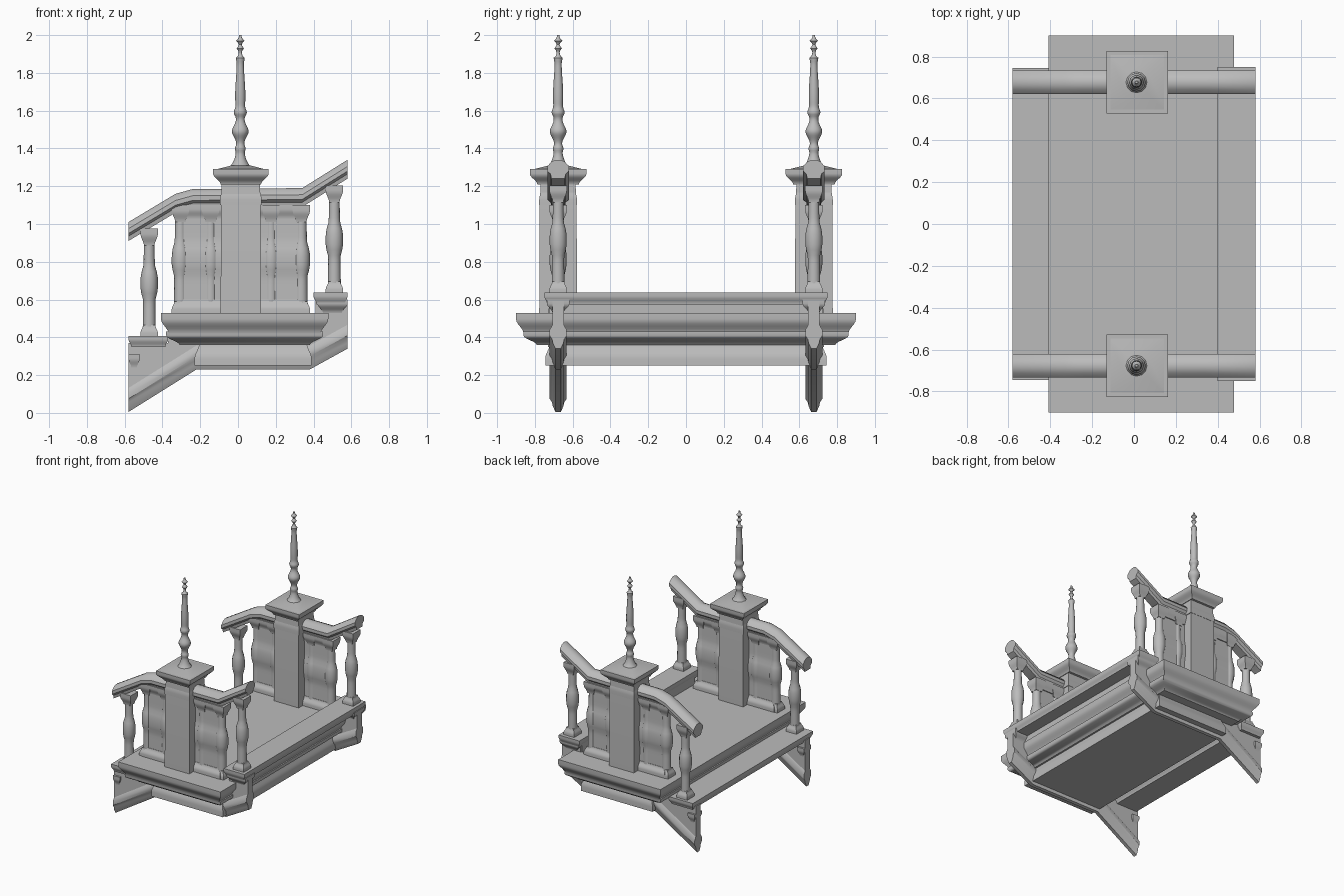
import bpy, bmesh
from math import sin, cos, exp, pi, radians

if "Cube" in bpy.data.objects:
    bpy.data.objects.remove(bpy.data.objects["Cube"], do_unlink=True)

stone = bpy.data.materials.new("grey_stone")
stone.use_nodes = True
stone.diffuse_color = (.5, .5, .5, 1)
stone.node_tree.nodes["Principled BSDF"].inputs["Base Color"].default_value = stone.diffuse_color


def skin(name, rings):
    """Joins equal-length rings of points into a closed solid."""
    bm = bmesh.new()
    loops = [[bm.verts.new(point) for point in ring] for ring in rings]
    count = len(loops[0])
    for lower, upper in zip(loops, loops[1:]):
        for i in range(count):
            j = (i + 1) % count
            bm.faces.new((lower[i], lower[j], upper[j], upper[i]))
    bm.faces.new(loops[0][::-1])
    bm.faces.new(loops[-1])
    bmesh.ops.recalc_face_normals(bm, faces=bm.faces)
    mesh = bpy.data.meshes.new(name)
    bm.to_mesh(mesh)
    bm.free()
    mesh.materials.append(stone)
    part = bpy.data.objects.new(name, mesh)
    bpy.context.collection.objects.link(part)
    bpy.ops.object.select_all(action='DESELECT')
    part.select_set(True)
    bpy.context.view_layer.objects.active = part
    bpy.ops.object.shade_smooth_by_angle(angle=radians(35))


def blocks(name, cx, cy, levels):
    """Stack of rectangles: (z, half x, half y)."""
    skin(name, [[(cx - hx, cy - hy, z), (cx + hx, cy - hy, z),
                 (cx + hx, cy + hy, z), (cx - hx, cy + hy, z)]
                for z, hx, hy in levels])


def moulding(name, cx, cy, hx, hy, start, lip, flare):
    """Curved flare from the start height out to a square lip."""
    levels = []
    steps = 6
    for i in range(steps + 1):
        t = i / steps
        inset = flare * (1 + cos(pi * t)) / 2
        levels.append((start + (lip - start) * t * .7, hx - inset, hy - inset))
    blocks(name, cx, cy, levels + [(lip, hx, hy)])


def lathe(name, cx, cy, profile, sides=14):
    """Turned part from (z, radius) pairs."""
    turns = [2 * pi * i / sides for i in range(sides)]
    skin(name, [[(cx + r * cos(a), cy + r * sin(a), z) for a in turns]
                for z, r in profile])


def sweep(name, cy, path, half):
    """Symmetric section (half width, height) along an x-z path, cut upright."""
    section = half + [(-w, h) for w, h in reversed(half)]
    skin(name, [[(x, cy + w, z + h) for w, h in section] for x, z in path])


def prism(name, cy, half, outline):
    skin(name, [[(x, y, z) for x, z in outline] for y in (cy - half, cy + half)])


def turning(t):
    """Radius of a baluster: tapered stem with a blocky belly at mid height."""
    return .035 - .008 * t + .015 * exp(-(8 * (t - .5)) ** 4)


# Finial beads: height, swell, half length
BEADS = [(.12, .008, .015), (.21, .026, .04), (.31, .012, .02), (.4, .01, .12),
         (.6, .006, .02), (.65, .013, .01), (.69, .015, .01)]


def finial_radius(h):
    """Spreading foot, slim stem and a spiky tip."""
    stem = .017 if h < .61 else .007
    foot = .07 * exp(-h / .04)
    return stem + foot + sum(s * exp(-((h - c) / w) ** 2) for c, s, w in BEADS)


DECK = .53
POST = .57       # baluster length
HALF = .58       # half length of the flight
SPACING = .677   # distance of each balustrade from the middle

# Landing with its moulded edge and underside
moulding("landing_cornice_top", .035, 0, .443, .9, .42, DECK, .04)
moulding("landing_cornice_base", .035, 0, .415, .86, .36, .43, .07)
moulding("landing_underside", .08, 0, .31, .745, .37, .25, .025)

# Upper and lower steps
blocks("upper_step_riser", .44, 0, [(.5, .03, .7), (.6, .03, .7)])
moulding("upper_step", .49, 0, .09, .75, .575, .638, .015)
moulding("lower_step", -.475, 0, .105, .745, .35, .408, .015)

for side, y in (("front", -SPACING), ("back", SPACING)):
    # Sloped stringer, the thin wall above it and the step ends
    sweep(side + "_stringer", y, [(-HALF, .005), (-.22, .23), (.38, .23), (HALF, .34)],
          [(.014, 0), (.028, .03), (.032, .05), (.045, .07), (.045, .1), (.028, .13)])
    prism(side + "_stringer_wall", y, .03,
          [(-HALF, .1), (-.22, .3), (.38, .3), (HALF, .4), (HALF, .6),
           (.42, .6), (.42, .5), (-.37, .5), (-.37, .37), (-HALF, .37)])
    moulding(side + "_lower_bracket", -.55, y, .03, .045, .24, .31, .015)
    moulding(side + "_upper_bracket", .5, y, .08, .06, DECK, .6, .03)

    # Solid panel that repeats the baluster outline, with plinth and top band
    steps = 20
    blocks(side + "_panel", .015, y,
           [(DECK + POST * i / steps, .32, turning(i / steps) * .8) for i in range(steps + 1)])
    moulding(side + "_panel_plinth", .015, y, .34, .05, .6, DECK, .02)
    moulding(side + "_panel_band", .015, y, .33, .045, 1.03, 1.1, .015)

    # Balusters: two on the steps, four set into the panel
    for place, x, z in (("lower", -.47, .405), ("panel_lower", -.305, DECK),
                        ("inner_lower", -.145, DECK), ("inner_upper", .175, DECK),
                        ("panel_upper", .335, DECK), ("upper", .51, .635)):
        name = f"{side}_{place}_baluster"
        top = z + POST
        lathe(name, x, y, [(z + POST * i / steps, turning(i / steps)) for i in range(steps + 1)])
        moulding(name + "_foot", x, y, .046, .046, z + .06, z, .014)
        moulding(name + "_head", x, y, .046, .046, top - .09, top, .018)

    # Handrail
    sweep(side + "_handrail", y,
          [(-HALF, .91), (-.33, 1.06), (-.24, 1.085), (.34, 1.09), (HALF, 1.24)],
          [(.035, 0), (.04, .025), (.057, .04), (.057, .065), (.035, .09), (.012, .1)])

    # Pillar, collar, cap and finial
    blocks(side + "_pillar", .015, y, [(DECK, .107, .1), (1.1, .105, .098), (1.25, .1, .09)])
    moulding(side + "_pillar_collar", .015, y, .11, .1, 1.19, 1.1, .01)
    moulding(side + "_cap", .015, y, .147, .15, 1.21, 1.29, .04)
    blocks(side + "_cap_roof", .015, y, [(1.285, .147, .15), (1.31, .05, .05)])
    lathe(side + "_finial", .012, y,
          [(1.28 + i / 100, finial_radius(i / 100)) for i in range(73)], 12)
